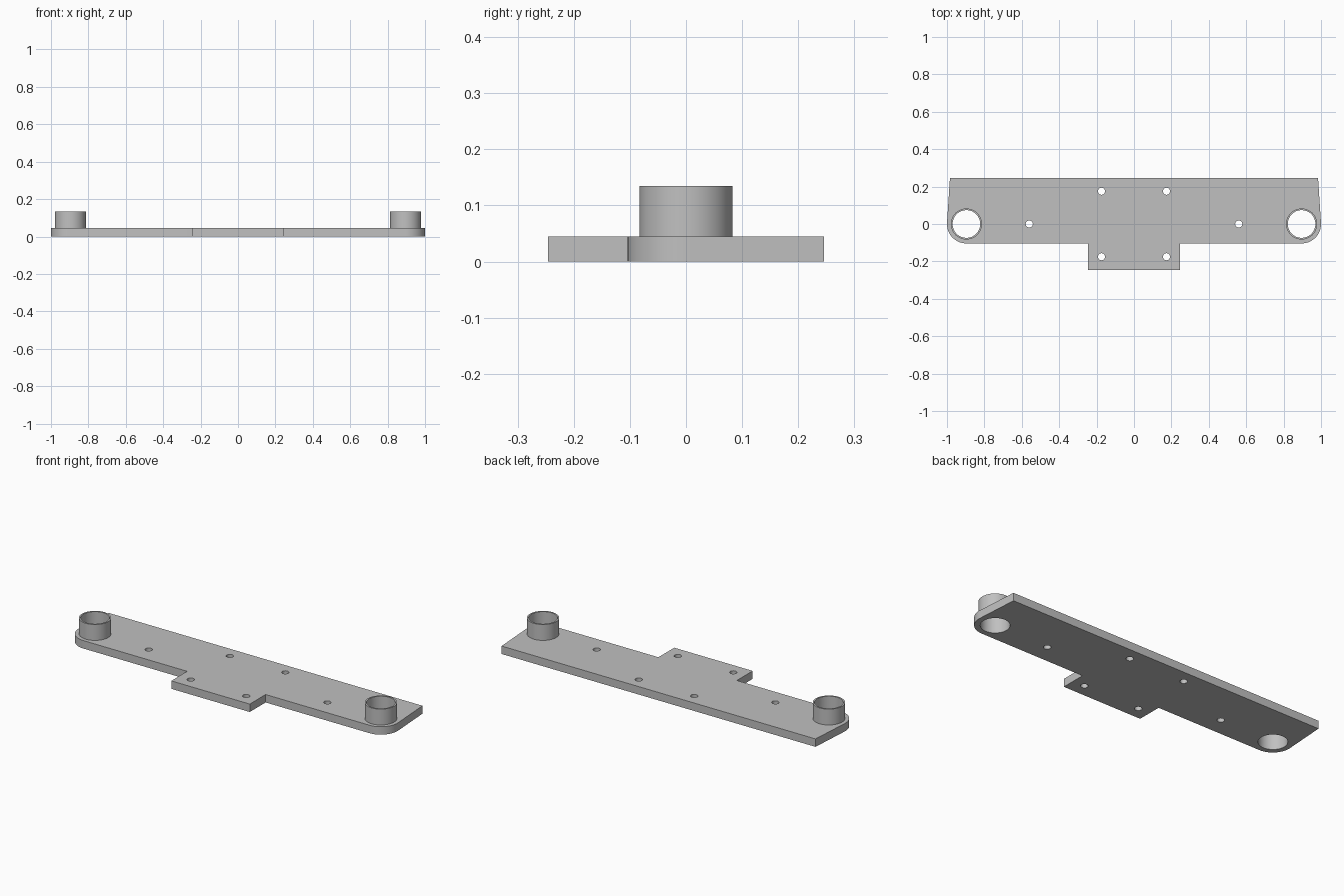
import bpy, bmesh, math

cube = bpy.data.objects.get("Cube")
if cube:
    bpy.data.objects.remove(cube, do_unlink=True)

THICK, TOP = 0.045, 0.135
POST_X, OUTER, INNER = 0.896, 0.083, 0.074
CORNER, HALF_Y, TAB_X, BACK_X = 0.104, 0.246, 0.246, 0.984

grey = bpy.data.materials.new("plain grey")
grey.use_nodes = True
colour = (0.53, 0.53, 0.53, 1)
grey.diffuse_color = colour
grey.node_tree.nodes["Principled BSDF"].inputs["Base Color"].default_value = colour


def arc(cx, cy, r, start, end, steps):
    return [(cx + r * math.cos(math.radians(start + (end - start) * i / steps)),
             cy + r * math.sin(math.radians(start + (end - start) * i / steps)))
            for i in range(steps + 1)]


def circle(cx, cy, r, steps=48):
    return arc(cx, cy, r, 0, 360, steps)[:-1]


def extrude_profile(name, loops, z0, z1):
    """Solid from an outer loop and inner hole loops."""
    curve = bpy.data.curves.new(name, "CURVE")
    curve.dimensions = "2D"
    curve.fill_mode = "BOTH"
    curve.extrude = (z1 - z0) / 2
    for loop in loops:
        spline = curve.splines.new("POLY")
        spline.points.add(len(loop) - 1)
        for point, (x, y) in zip(spline.points, loop):
            point.co = (x, y, 0, 1)
        spline.use_cyclic_u = True
    obj = bpy.data.objects.new(name, curve)
    bpy.context.collection.objects.link(obj)
    bpy.ops.object.select_all(action="DESELECT")
    obj.select_set(True)
    bpy.context.view_layer.objects.active = obj
    bpy.ops.object.convert(target="MESH")
    obj = bpy.context.view_layer.objects.active
    obj.name = name
    # Weld caps to walls and seat the part at its height
    bm = bmesh.new()
    bm.from_mesh(obj.data)
    bmesh.ops.remove_doubles(bm, verts=bm.verts, dist=0.0001)
    bmesh.ops.recalc_face_normals(bm, faces=bm.faces)
    bmesh.ops.translate(bm, verts=bm.verts, vec=(0, 0, (z0 + z1) / 2))
    bm.to_mesh(obj.data)
    bm.free()
    obj.data.materials.clear()
    obj.data.materials.append(grey)
    bpy.ops.object.shade_smooth_by_angle(angle=math.radians(30))
    return obj


# Plate outline: right half mirrored to the left, with a front tab
half = [(TAB_X, -HALF_Y), (TAB_X, -CORNER)]
half += arc(POST_X, 0, CORNER, -90, 4, 18)
half += [(BACK_X, HALF_Y)]
outline = half + [(-x, y) for x, y in reversed(half)]

# Sleeve bores and screw holes
holes = []
for side in (-1, 1):
    holes.append(circle(side * POST_X, 0, INNER))
    for x, y in ((0.56, 0), (0.174, 0.175), (0.174, -0.175)):
        holes.append(circle(side * x, y, 0.019, 24))
extrude_profile("mounting_plate", [outline] + holes, 0, THICK)

# Hollow sleeves standing on both ends
for label, side in (("left", 1), ("right", -1)):
    extrude_profile(label + "_sleeve",
                    [circle(side * POST_X, 0, OUTER), circle(side * POST_X, 0, INNER)],
                    THICK, TOP)
